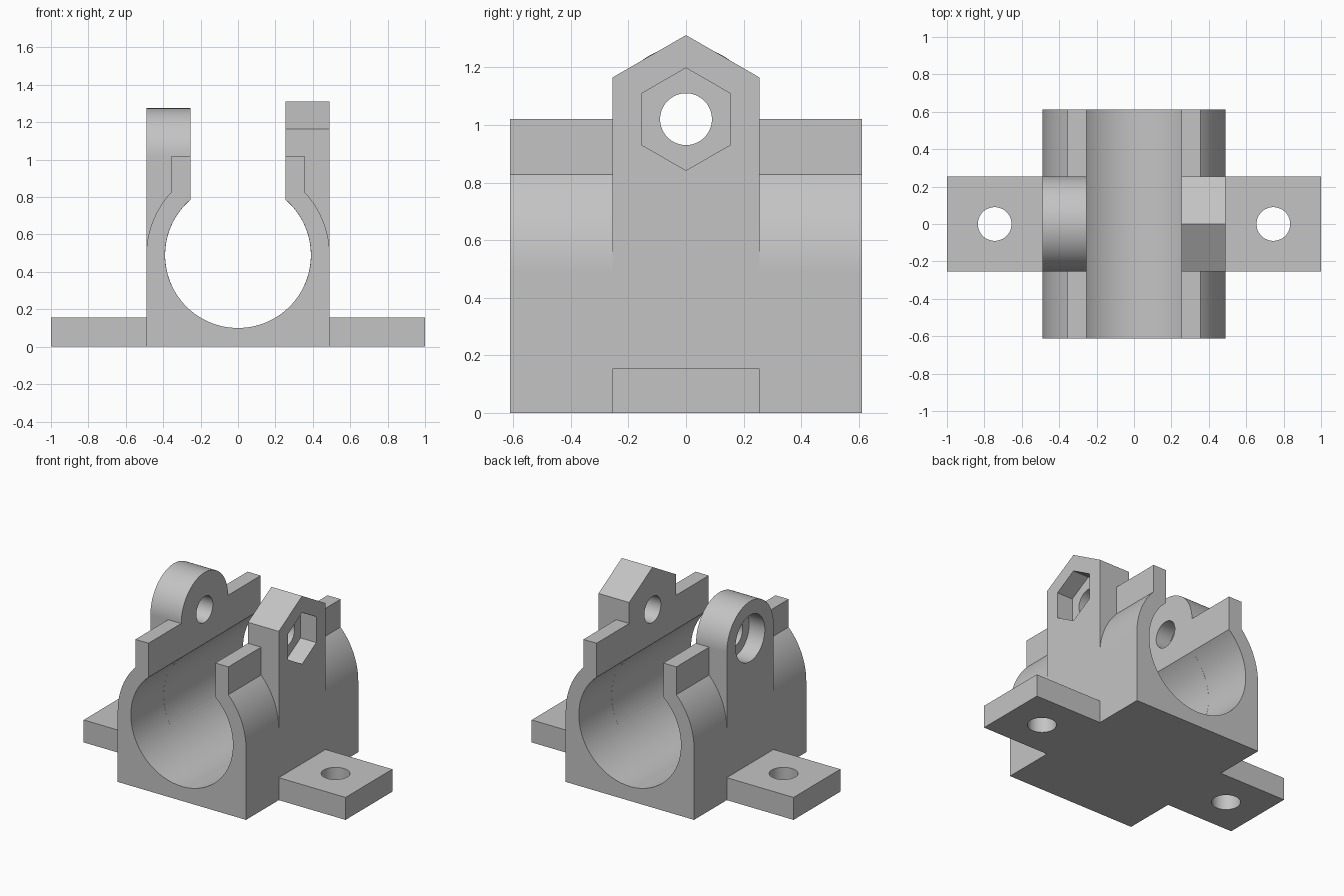
import bpy
import bmesh
from math import pi, sin, cos, asin, acos
from mathutils import Vector

if "Cube" in bpy.data.objects:
    bpy.data.objects.remove(bpy.data.objects["Cube"], do_unlink=True)

GREY = (0.55, 0.55, 0.55, 1.0)
grey = bpy.data.materials.new("light grey")
grey.use_nodes = True
grey.diffuse_color = GREY
grey.node_tree.nodes["Principled BSDF"].inputs["Base Color"].default_value = GREY

HALF_W, HALF_L = 0.49, 0.612      # clamp half width and half length
AXIS_Z, BORE_R = 0.49, 0.39       # bore axis height and radius
SLOT, LIP = 0.255, 0.355          # inner and outer x of the clamp lips
LUG_W, BOLT_Z = 0.255, 1.02       # lug half width, clamp bolt height
HOLE_R, POCKET = 0.09, 0.12


def arc(u, v, r, start, end, n):
    return [(u + r * cos(start + (end - start) * i / n),
             v + r * sin(start + (end - start) * i / n)) for i in range(n + 1)]


def ring(u, v, r, n=64, start=0.0):
    return arc(u, v, r, start, start + 2 * pi, n)[:-1]


def prism(name, points, axis, low, high):
    """Extrude a 2D outline along x, y or z."""
    place = {"x": lambda p, d: (d, p[0], p[1]),
             "y": lambda p, d: (p[0], d, p[1]),
             "z": lambda p, d: (p[0], p[1], d)}[axis]
    bm = bmesh.new()
    face = bm.faces.new([bm.verts.new(place(p, low)) for p in points])
    out = bmesh.ops.extrude_face_region(bm, geom=[face])
    moved = [g for g in out["geom"] if isinstance(g, bmesh.types.BMVert)]
    bmesh.ops.translate(bm, verts=moved, vec=Vector(place((0, 0), high - low)))
    bmesh.ops.recalc_face_normals(bm, faces=bm.faces)
    mesh = bpy.data.meshes.new(name)
    bm.to_mesh(mesh)
    bm.free()
    mesh.materials.append(grey)
    obj = bpy.data.objects.new(name, mesh)
    bpy.context.collection.objects.link(obj)
    return obj


def combine(target, tool, operation):
    mod = target.modifiers.new("join", "BOOLEAN")
    mod.operation, mod.solver, mod.object = operation, "EXACT", tool
    bpy.ops.object.select_all(action="DESELECT")
    bpy.context.view_layer.objects.active = target
    target.select_set(True)
    bpy.ops.object.modifier_apply(modifier=mod.name)
    bpy.data.objects.remove(tool, do_unlink=True)


def rect(u0, u1, v0, v1):
    return [(u0, v0), (u1, v0), (u1, v1), (u0, v1)]


# Clamp body: open ring with a flat base and two lips
right_side = [(HALF_W, 0)] + arc(0, AXIS_Z, HALF_W, 0, acos(LIP / HALF_W), 20)
right_side += [(LIP, BOLT_Z), (SLOT, BOLT_Z)]
mouth = acos(SLOT / BORE_R)
bore = arc(0, AXIS_Z, BORE_R, mouth, -pi - mouth, 96)
left_side = [(-x, z) for x, z in reversed(right_side)]
bracket = prism("clamp_bracket", right_side + bore + left_side, "y", -HALF_L, HALF_L)

# Bolt lugs: rounded on one side, peaked on the other
round_top = arc(0, BOLT_Z, LUG_W, 0, pi, 48)
peak_top = [(LUG_W, 1.165), (0, 1.312), (-LUG_W, 1.165)]
for name, top, x0, x1 in (("round_lug", round_top, -HALF_W, -SLOT),
                          ("peaked_lug", peak_top, SLOT, HALF_W)):
    lug = prism(name, [(-LUG_W, 0.3), (LUG_W, 0.3)] + top, "x", x0, x1)
    combine(lug, prism("bore_cutter", ring(0, AXIS_Z, BORE_R - 0.0005, 128), "y", -1, 1), "DIFFERENCE")
    combine(bracket, lug, "UNION")

# Mounting feet with screw holes
for side, name in ((-1, "right_foot"), (1, "left_foot")):
    x0, x1 = sorted((side * 0.45, side))
    foot = prism(name, rect(x0, x1, -LUG_W, LUG_W), "z", 0, 0.155)
    combine(foot, prism("screw_cutter", ring(side * 0.745, 0, HOLE_R), "z", -1, 1), "DIFFERENCE")
    combine(bracket, foot, "UNION")

# Clamp bolt hole, round head recess and hexagonal nut recess
combine(bracket, prism("bolt_cutter", ring(0, BOLT_Z, HOLE_R), "x", -1, 1), "DIFFERENCE")
combine(bracket, prism("head_cutter", ring(0, BOLT_Z, 0.16), "x",
                       -1, -HALF_W + POCKET), "DIFFERENCE")
combine(bracket, prism("nut_cutter", ring(0, BOLT_Z, 0.178, 6, pi / 2), "x",
                       HALF_W - POCKET, 1), "DIFFERENCE")

# Smooth round walls, crisp edges elsewhere
bpy.ops.object.select_all(action="DESELECT")
bpy.context.view_layer.objects.active = bracket
bracket.select_set(True)
bpy.ops.object.shade_smooth_by_angle(angle=pi / 7)
normals = bracket.modifiers.new("even_normals", "WEIGHTED_NORMAL")
normals.keep_sharp = True
